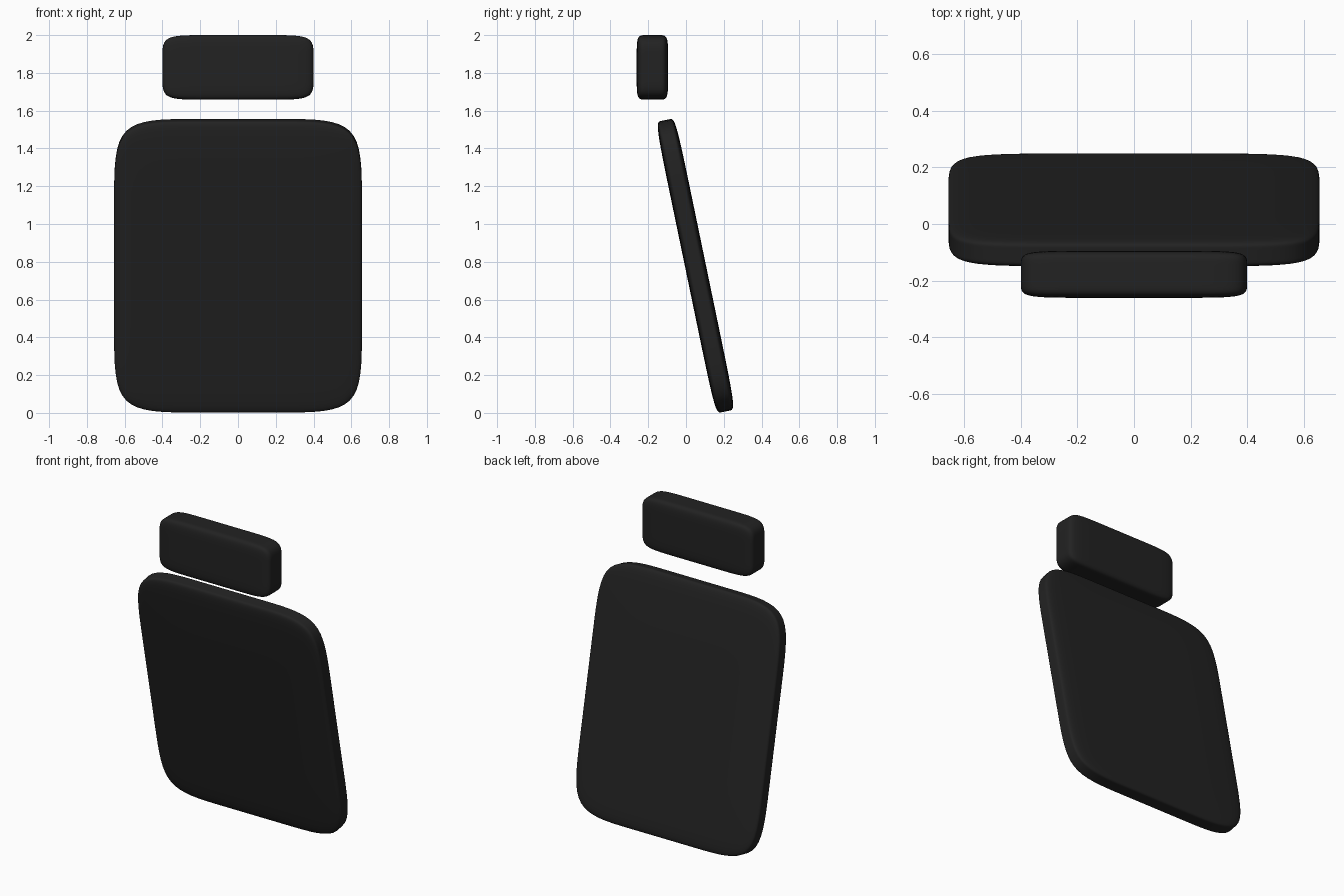
import bpy, bmesh, math
from mathutils import Vector

if "Cube" in bpy.data.objects:
    bpy.data.objects.remove(bpy.data.objects["Cube"], do_unlink=True)

# Black upholstery
black = bpy.data.materials.new("black_fabric")
black.use_nodes = True
colour = (0.016, 0.016, 0.016, 1)
black.diffuse_color = colour
bsdf = black.node_tree.nodes["Principled BSDF"]
bsdf.inputs["Base Color"].default_value = colour
bsdf.inputs["Roughness"].default_value = 0.8


def cushion(name, size, loops, location, tilt=0.0):
    """Soft box: a cube with mirrored loop cuts, subdivided, then fitted to size."""
    bm = bmesh.new()
    bmesh.ops.create_cube(bm, size=1)
    bmesh.ops.scale(bm, vec=size, verts=bm.verts)
    for axis, cut in enumerate(loops):
        for side in (-1, 1):
            point, normal = Vector(), Vector()
            point[axis], normal[axis] = side * cut, 1
            bmesh.ops.bisect_plane(bm, geom=bm.verts[:] + bm.edges[:] + bm.faces[:],
                                   plane_co=point, plane_no=normal)
    mesh = bpy.data.meshes.new(name)
    bm.to_mesh(mesh)
    bm.free()
    obj = bpy.data.objects.new(name, mesh)
    bpy.context.collection.objects.link(obj)
    bpy.ops.object.select_all(action='DESELECT')
    obj.select_set(True)
    bpy.context.view_layer.objects.active = obj

    subsurf = obj.modifiers.new("soft", 'SUBSURF')
    subsurf.levels = subsurf.render_levels = 3
    bpy.ops.object.modifier_apply(modifier=subsurf.name)

    # Fit the softened shape back to its full size
    mesh = obj.data
    reach = [max(v.co[i] for v in mesh.vertices) for i in range(3)]
    for v in mesh.vertices:
        v.co = [v.co[i] * size[i] / 2 / reach[i] for i in range(3)]
    mesh.materials.append(black)
    bpy.ops.object.shade_smooth()
    obj.location = location
    obj.rotation_euler.x = tilt
    return obj


# Large reclined back cushion, and the upright headrest above it
cushion("backrest", (1.312, 0.11, 1.575), (0.27, 0.027, 0.40),
        (0, 0.05, 0.779), math.radians(11.7))
cushion("headrest", (0.80, 0.166, 0.342), (0.20, 0.04, 0.07),
        (0, -0.178, 1.829))
